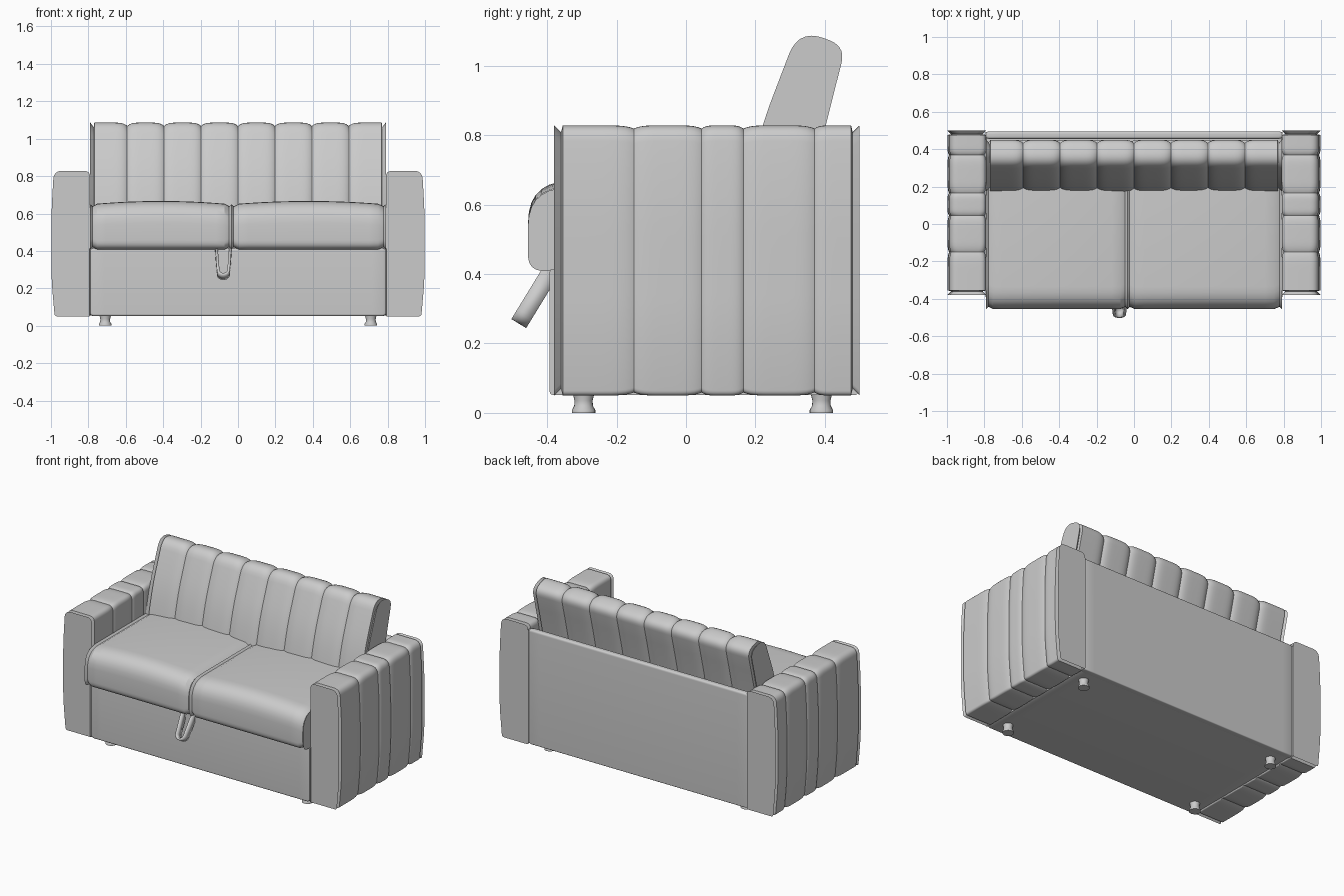
import bpy, bmesh, math
from mathutils import Vector

if "Cube" in bpy.data.objects:
    bpy.data.objects.remove(bpy.data.objects["Cube"], do_unlink=True)

grey = bpy.data.materials.new("light grey fabric")
grey.use_nodes = True
grey.diffuse_color = (0.6, 0.6, 0.6, 1)
grey.node_tree.nodes["Principled BSDF"].inputs["Base Color"].default_value = (0.6, 0.6, 0.6, 1)


def finish(bm, name, mirror=(False, False), angle=30):
    bmesh.ops.recalc_face_normals(bm, faces=bm.faces)
    mesh = bpy.data.meshes.new(name)
    bm.to_mesh(mesh)
    bm.free()
    mesh.materials.append(grey)
    ob = bpy.data.objects.new(name, mesh)
    bpy.context.collection.objects.link(ob)
    bpy.ops.object.select_all(action="DESELECT")
    ob.select_set(True)
    bpy.context.view_layer.objects.active = ob
    bpy.ops.object.shade_smooth_by_angle(angle=math.radians(angle))
    if any(mirror):
        mod = ob.modifiers.new("mirror", "MIRROR")
        mod.use_axis = (mirror[0], mirror[1], False)
        mod.use_mirror_merge = False
    return ob


def rounded(corners, inset, segs=7):
    """Counter-clockwise (a, b, radius) corners, moved inwards and then rounded."""
    pts = [Vector(c[:2]) for c in corners]
    n = len(pts)
    moved = []
    for i, p in enumerate(pts):
        d1 = (p - pts[i - 1]).normalized()
        d2 = (pts[(i + 1) % n] - p).normalized()
        n1, n2 = Vector((-d1.y, d1.x)), Vector((-d2.y, d2.x))
        moved.append(p + (n1 + n2) * inset / (1 + n1.dot(n2)))
    out = []
    for i, p in enumerate(moved):
        r = corners[i][2]
        a = p + (moved[i - 1] - p).normalized() * r
        b = p + (moved[(i + 1) % n] - p).normalized() * r
        for k in range(segs + 1):
            t = k / segs
            out.append(a * (1 - t) ** 2 + p * 2 * t * (1 - t) + b * t ** 2)
    return out


def padded(name, corners, axis, seams, depth=0.0, end=0.02, shape=None, mirror=(False, False)):
    """Profile run along an axis, pinched at each seam and rounded off at the ends."""
    stations = []
    first, last = seams[0], seams[-1]
    for a, b in zip(seams, seams[1:]):
        for k in range(15):
            u = -math.cos(math.pi * k / 14)
            if (a == first and u < 0) or (b == last and u > 0):
                pinch = 0
            else:
                pinch = depth * abs(u) ** 5
            t = a + (b - a) * (u + 1) / 2
            if stations and t - stations[-1][0] < 1e-5:
                continue
            if first + end < t < last - end:
                stations.append((t, pinch))
    for k in range(6):
        ang = math.pi / 2 * k / 5
        off, ins = end * (1 - math.sin(ang)), end * (1 - math.cos(math.pi / 2 - ang))
        stations += [(first + off, ins), (last - off, ins)]
    stations.sort()
    bm = bmesh.new()
    rings = []
    for t, inset in stations:
        ring = []
        for a, b in rounded(corners, inset):
            co = Vector((t, a, b)) if axis == "X" else Vector((a, t, b))
            ring.append(bm.verts.new(shape(co) if shape else co))
        rings.append(ring)
    for r, s in zip(rings, rings[1:]):
        for i in range(len(r)):
            bm.faces.new((r[i - 1], r[i], s[i], s[i - 1]))
    bm.faces.new(rings[0])
    bm.faces.new(rings[-1])
    return finish(bm, name, mirror)


# Channelled arms
padded("arms", [(0.79, 0.05, 0.01), (0.98, 0.05, 0.015), (0.998, 0.25, 0.09), (0.998, 0.6, 0.09),
                (0.985, 0.828, 0.045), (0.79, 0.828, 0.035)],
       "Y", [-0.38, -0.15, 0.045, 0.165, 0.37, 0.5], 0.009, 0.02, mirror=(True, False))

# Base box and back panel
padded("base", [(-0.393, 0.052, 0.012), (0.47, 0.052, 0.012), (0.47, 0.415, 0.01), (-0.393, 0.415, 0.012)],
       "X", [-0.795, 0.795], end=0.006)
padded("back_panel", [(0.455, 0.052, 0.005), (0.495, 0.052, 0.008), (0.495, 0.8, 0.015), (0.455, 0.8, 0.015)],
       "X", [-0.795, 0.795], end=0.004)

# Two crowned seat cushions
SPLIT = -0.035
for name, x0, x1 in (("right_seat_cushion", -0.79, SPLIT), ("left_seat_cushion", SPLIT, 0.79)):
    def crown(co, x0=x0, x1=x1):
        u = (2 * co.x - x0 - x1) / (x1 - x0)
        co.z = 0.41 + (co.z - 0.41) * (1 - 0.07 * u * u)
        return co
    padded(name, [(-0.455, 0.408, 0.05), (0.45, 0.408, 0.02), (0.45, 0.667, 0.03), (-0.455, 0.667, 0.12)],
           "X", [x0, x1], end=0.012, shape=crown)

# Reclined back cushion with eight channels
padded("back_cushion", [(0.165, 0.6, 0.03), (0.35, 0.6, 0.03), (0.4, 0.82, 0.1), (0.46, 1.055, 0.05),
                        (0.325, 1.107, 0.08), (0.215, 0.82, 0.1)],
       "X", [-0.79 + 0.1975 * i for i in range(9)], 0.014, 0.02)

# Pull strap: a hanging loop of webbing
down = Vector((0, -0.098, -0.16)).normalized()
side = Vector((0, -down.z, down.y))
top = Vector((-0.078, -0.385, 0.415))
path = [(-0.038, 0)]
for k in range(13):
    ang = math.pi * k / 12
    path.append((-0.028 * math.cos(ang), 0.15 + 0.028 * math.sin(ang)))
path.append((0.038, 0))
bm = bmesh.new()
rows = []
for x, d in path:
    mid = top + Vector((x, 0, 0)) + down * d
    rows.append([bm.verts.new(mid + side * w) for w in (-0.025, 0.025)])
for p, q in zip(rows, rows[1:]):
    bm.faces.new((p[0], q[0], q[1], p[1]))
strap = finish(bm, "pull_strap", angle=40)
solid = strap.modifiers.new("thickness", "SOLIDIFY")
solid.thickness = 0.014
solid.offset = 0

# Flared feet
for name, y in (("front_feet", -0.295), ("back_feet", 0.39)):
    bm = bmesh.new()
    rings = []
    for r, z in ((0.034, 0), (0.034, 0.008), (0.027, 0.02), (0.026, 0.035), (0.032, 0.06)):
        rings.append([bm.verts.new((0.71 + r * math.cos(math.tau * i / 20),
                                    y + r * math.sin(math.tau * i / 20), z)) for i in range(20)])
    for r, s in zip(rings, rings[1:]):
        for i in range(20):
            bm.faces.new((r[i - 1], r[i], s[i], s[i - 1]))
    bm.faces.new(rings[0])
    bm.faces.new(rings[-1])
    finish(bm, name, (True, False))
